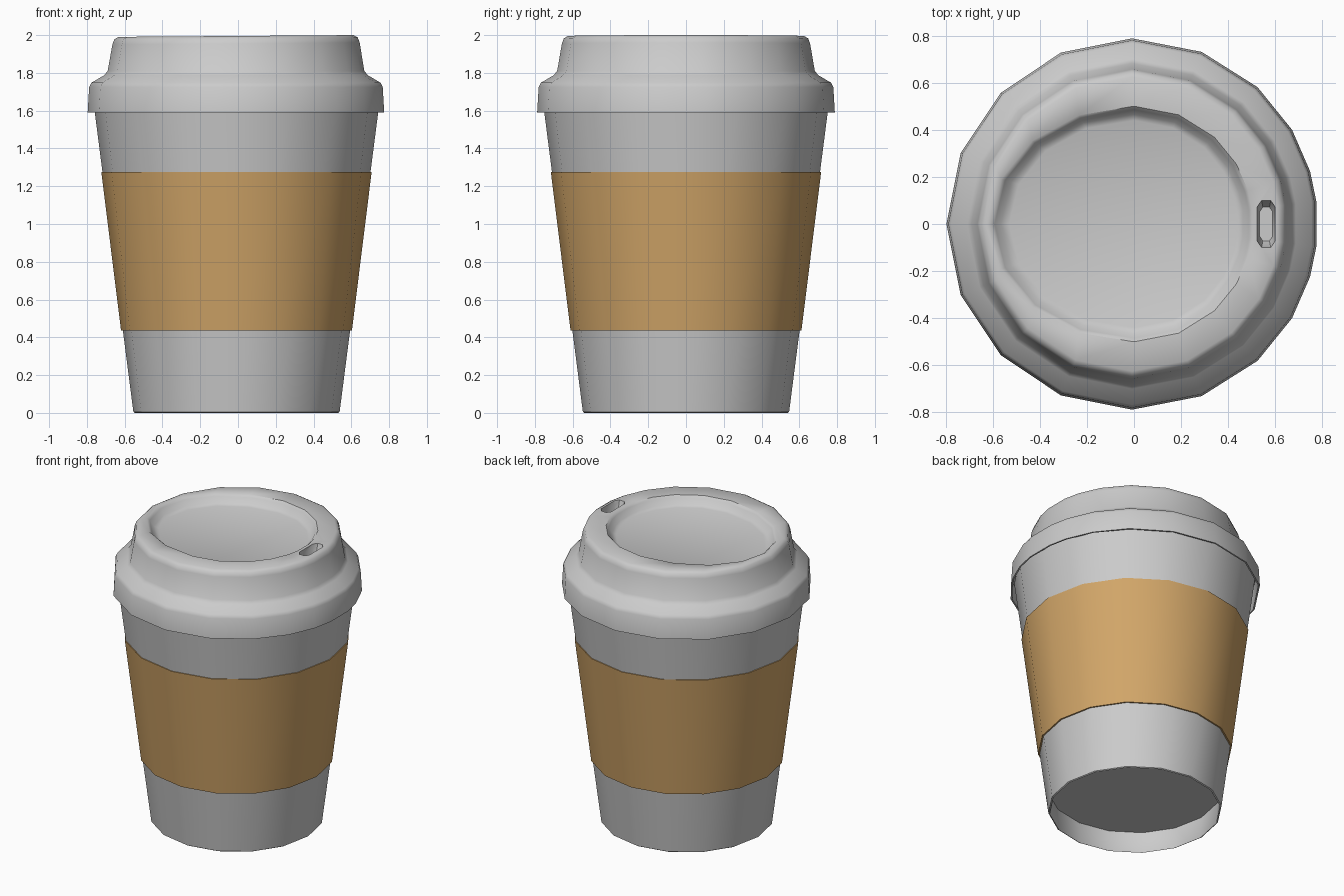
import bpy, bmesh
from math import sin, cos, radians

if "Cube" in bpy.data.objects:
    bpy.data.objects.remove(bpy.data.objects["Cube"])

CX = -0.008
EVEN = [22.5 * i for i in range(16)]
# lid has finer segments around the sip hole on +x
HALF = [7, 16.5, 30.5, 47.5, 68]
LID = HALF + [90 + 22.5 * i for i in range(9)] + [360 - a for a in reversed(HALF)]


def ring(r, z, angles, cx=CX, rx_left=None, rx_right=None):
    pts = []
    for a in angles:
        c, s = cos(radians(a)), sin(radians(a))
        rx = (rx_right or r) if c > 0 else (rx_left or r)
        pts.append((cx + rx * c, r * s, z))
    return pts


def loft(name, rings, caps=True, closed=False):
    bm = bmesh.new()
    loops = [[bm.verts.new(p) for p in r] for r in rings]
    pairs = list(zip(loops, loops[1:]))
    if closed:
        pairs.append((loops[-1], loops[0]))
    for a, b in pairs:
        n = len(a)
        for i in range(n):
            j = (i + 1) % n
            bm.faces.new((a[i], a[j], b[j], b[i]))
    if caps and not closed:
        bm.faces.new(loops[0][::-1])
        bm.faces.new(loops[-1])
    bmesh.ops.recalc_face_normals(bm, faces=bm.faces)
    me = bpy.data.meshes.new(name)
    bm.to_mesh(me)
    bm.free()
    ob = bpy.data.objects.new(name, me)
    bpy.context.collection.objects.link(ob)
    return ob


def select(ob):
    bpy.ops.object.select_all(action='DESELECT')
    ob.select_set(True)
    bpy.context.view_layer.objects.active = ob


def smooth(ob, angle=40):
    select(ob)
    bpy.ops.object.shade_smooth_by_angle(angle=radians(angle))


def cup_r(z):
    return 0.545 + 0.129 * z


# cup with recessed base
cup = loft("cup", [ring(r, z, EVEN) for r, z in [
    (0.545, 0.15), (0.535, 0.005), (0.538, 0.0), (0.546, 0.005), (cup_r(1.68), 1.68)]])
smooth(cup)

# cardboard sleeve
z0, z1 = 0.435, 1.275
sleeve = loft("sleeve", [ring(cup_r(z) + d, z, EVEN) for z, d in [
    (z0, -0.004), (z0, 0.010), (z1, 0.006), (z1, -0.004)]], closed=True)
mat = bpy.data.materials.new("cardboard")
mat.diffuse_color = (0.64, 0.38, 0.14, 1)
mat.use_nodes = True
mat.node_tree.nodes["Principled BSDF"].inputs["Base Color"].default_value = mat.diffuse_color
sleeve.data.materials.append(mat)
smooth(sleeve)

# lid: skirt, shoulder, raised rim, then an off-centre dish
rings = [ring(r, z, LID) for r, z in [
    (0.772, 1.70), (0.778, 1.59), (0.788, 1.59), (0.78, 1.725), (0.768, 1.748),
    (0.70, 1.788), (0.682, 1.81), (0.657, 1.96), (0.647, 1.987), (0.625, 2.0)]]
rings += [ring(r, z, LID, 0.0, left, right) for r, z, left, right in [
    (0.50, 2.0, 0.61, 0.505), (0.485, 1.985, 0.592, 0.49),
    (0.465, 1.95, 0.565, 0.465), (0.44, 1.94, 0.53, 0.44)]]
# slight tilt of the raised top
rings = [[(x, y, z + 0.0075 * (x - 0.62) if z > 1.9 else z) for x, y, z in r] for r in rings]
lid = loft("lid", rings)

# sip hole cutter: tapered elongated octagon
outline = [(0.039, 0.075), (0.02, 0.102), (-0.02, 0.102), (-0.039, 0.075),
           (-0.039, -0.075), (-0.02, -0.102), (0.02, -0.102), (0.039, -0.075)]
cutter = loft("sip_hole_cutter", [[(0.561 + x * k, y * k, z) for x, y in outline]
                                  for k, z in [(0.7, 1.93), (0.9, 1.97), (1.0, 2.01)]])
cutter.hide_render = True
mod = lid.modifiers.new("sip_hole", 'BOOLEAN')
mod.operation = 'DIFFERENCE'
mod.solver = 'EXACT'
mod.object = cutter
select(lid)
bpy.ops.object.modifier_apply(modifier=mod.name)
bpy.data.objects.remove(cutter)
smooth(lid, 45)
